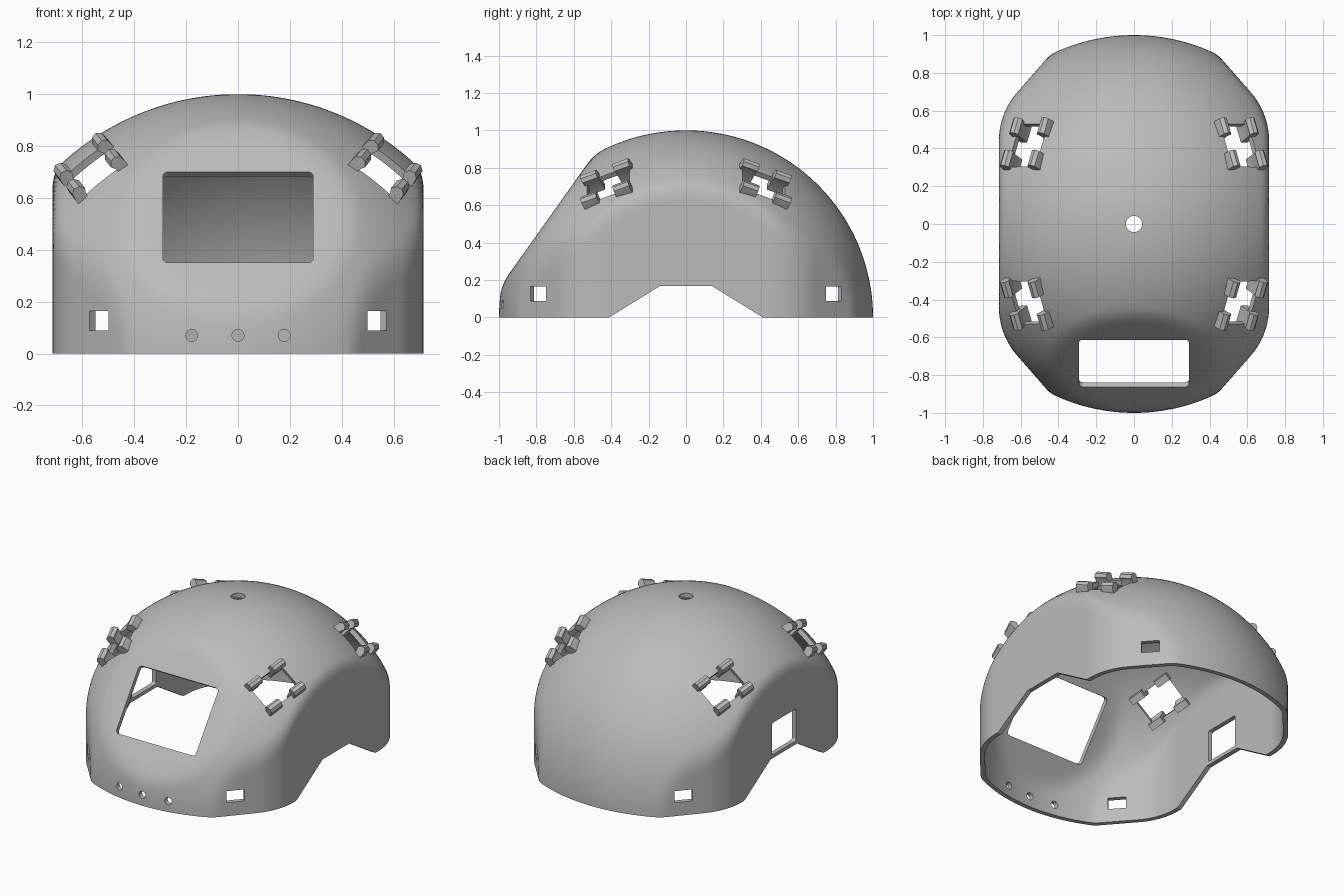
import bpy, bmesh, math
from mathutils import Matrix, Vector

if "Cube" in bpy.data.objects:
    bpy.data.objects.remove(bpy.data.objects["Cube"])

grey = bpy.data.materials.new("light_grey")
grey.use_nodes = True
grey.diffuse_color = (0.5, 0.5, 0.5, 1)
grey.node_tree.nodes["Principled BSDF"].inputs["Base Color"].default_value = (0.5, 0.5, 0.5, 1)

THICK = 0.03
CORNER = Vector((0.325, 0.44))      # centre of the rounded plan corner
CORNER_R = 0.39
TILT = math.radians(35.4)           # slope of the front flat
FLAT_N = Vector((0, -math.cos(TILT), math.sin(TILT)))
FLAT_D = 0.906
CHAMFER = math.radians(41.2)
PLAN = [Vector((math.cos(a), math.sin(a))) for a in (CHAMFER * i / 14 for i in range(15))]


def make_object(name, bm, smooth=30):
    bmesh.ops.recalc_face_normals(bm, faces=bm.faces)
    mesh = bpy.data.meshes.new(name)
    bm.to_mesh(mesh)
    bm.free()
    mesh.materials.append(grey)
    ob = bpy.data.objects.new(name, mesh)
    bpy.context.collection.objects.link(ob)
    bpy.ops.object.select_all(action="DESELECT")
    ob.select_set(True)
    bpy.context.view_layer.objects.active = ob
    bpy.ops.object.shade_smooth_by_angle(angle=math.radians(smooth))
    return ob


def frame(x, y, z, origin):
    m = Matrix((x, y, z)).transposed().to_4x4()
    m.translation = origin
    return m


def prism(bm, outline, depth, matrix):
    """Extrude a 2D outline along local z by +-depth."""
    ends = [[bm.verts.new(matrix @ Vector((a, b, h))) for a, b in outline]
            for h in (-depth, depth)]
    bm.faces.new(ends[0])
    bm.faces.new(ends[1])
    n = len(outline)
    for i in range(n):
        j = (i + 1) % n
        bm.faces.new((ends[0][i], ends[0][j], ends[1][j], ends[1][i]))


def rect(w, h, r=0.0):
    if not r:
        return [(-w, -h), (w, -h), (w, h), (-w, h)]
    pts = []
    for k, (sx, sy) in enumerate(((1, 1), (-1, 1), (-1, -1), (1, -1))):
        for i in range(6):
            a = math.pi / 2 * (k + i / 5)
            pts.append((sx * (w - r) + r * math.cos(a), sy * (h - r) + r * math.sin(a)))
    return pts


def circle(r, n=32):
    return [(r * math.cos(math.tau * i / n), r * math.sin(math.tau * i / n)) for i in range(n)]


def soft_min(a, b, k):
    h = max(k - abs(a - b), 0) / k
    return min(a, b) - h * h * k / 4


def dome_point(theta, phi, inset):
    """Unit dome, trimmed by the rounded plan and by the sloping front flat."""
    d = Vector((math.cos(phi) * math.cos(theta), math.cos(phi) * math.sin(theta), math.sin(phi)))
    flat = Vector((abs(d.x), abs(d.y)))
    r = 1 - inset
    reach = [(CORNER.dot(m) + CORNER_R - inset) / max(flat.dot(m), 1e-4) for m in PLAN]
    r = soft_min(r, min(reach), 0.012 + 0.05 * math.sin(phi))
    facing = d.dot(FLAT_N)
    if facing > 0.1:
        r = soft_min(r, (FLAT_D - inset) / facing, 0.03)
    return d * r


# Shell: outer and inner skins joined at the rim
SEG, RINGS = 256, 72
bm = bmesh.new()
skins = []
for inset in (0, THICK):
    rows = [[bm.verts.new(dome_point(math.tau * i / SEG, math.pi / 2 * j / RINGS, inset))
             for i in range(SEG)] for j in range(RINGS)]
    pole = bm.verts.new((0, 0, 1 - inset))
    for i in range(SEG):
        k = (i + 1) % SEG
        for lo, hi in zip(rows, rows[1:]):
            bm.faces.new((lo[i], lo[k], hi[k], hi[i]))
        bm.faces.new((rows[-1][i], rows[-1][k], pole))
    skins.append(rows[0])
for i in range(SEG):
    k = (i + 1) % SEG
    bm.faces.new((skins[0][i], skins[0][k], skins[1][k], skins[1][i]))
shell = make_object("helmet_shell", bm)

X, Y, Z = Vector((1, 0, 0)), Vector((0, 1, 0)), Vector((0, 0, 1))
corners = [(sx, sy) for sx in (-1, 1) for sy in (-1, 1)]


def clip_frame(sx, sy):
    """Local u across the clip, v along it, n outward from the dome."""
    n = Vector((0.565 * sx, 0.42 * sy, 0.71)).normalized()
    u = Vector((n.z * sx, 0, -n.x * sx)).normalized()
    return u, n.cross(u), n


# Openings
bm = bmesh.new()
up = Vector((0, math.sin(TILT), math.cos(TILT)))
prism(bm, rect(0.29, 0.215, 0.022), 0.15, frame(X, up, FLAT_N, Vector((0, -0.737, 0.525))))
prism(bm, circle(0.043), 0.1, frame(X, Y, Z, Z))
for x in (-0.178, 0, 0.178):
    prism(bm, circle(0.023, 24), 0.1, frame(X, Z, Y, Vector((x, -0.98, 0.07))))
prism(bm, rect(0.125, 0.105, 0.012), 0.1, frame(Y, Z, X, Vector((-0.715, 0, 0.295))))
prism(bm, [(-0.574, -0.1), (0.574, -0.1), (0.14, 0.167), (-0.14, 0.167)], 1.2,
      frame(Y, Z, X, Vector()))
for sx, sy in corners:
    out = Vector((math.cos(CHAMFER) * sx, math.sin(CHAMFER) * sy, 0))
    prism(bm, rect(0.055, 0.038), 0.08,
          frame(Z.cross(out), Z, out, Vector((0.535 * sx, 0.79 * sy, 0.127))))
    u, v, n = clip_frame(sx, sy)
    prism(bm, rect(0.095, 0.125), 0.12, frame(u, v, n, n * 0.97))
cutter = make_object("openings_cutter", bm)
cutter.hide_render = True

cut = shell.modifiers.new("openings", "BOOLEAN")
cut.operation = "DIFFERENCE"
cut.solver = "EXACT"
cut.object = cutter
bpy.ops.object.select_all(action="DESELECT")
shell.select_set(True)
bpy.context.view_layer.objects.active = shell
bpy.ops.object.modifier_apply(modifier=cut.name)
bpy.data.objects.remove(cutter)
bpy.ops.object.shade_smooth_by_angle(angle=math.radians(25))

# Clips: two hooked prongs on each long side of the four upper openings
HOOK = [(0.075, 0.92), (0.118, 0.92), (0.122, 1.0), (0.118, 1.03), (0.1, 1.045),
        (0.078, 1.04), (0.064, 1.02), (0.075, 1.0)]
for sx, sy in corners:
    u, v, n = clip_frame(sx, sy)
    bm = bmesh.new()
    for side in (-1, 1):
        for along in (-0.095, 0.095):
            prism(bm, HOOK, 0.045, frame(u * side, n, v, v * along))
    name = ("front" if sy < 0 else "back") + ("_left" if sx > 0 else "_right")
    make_object(name + "_clip", bm, 40)
